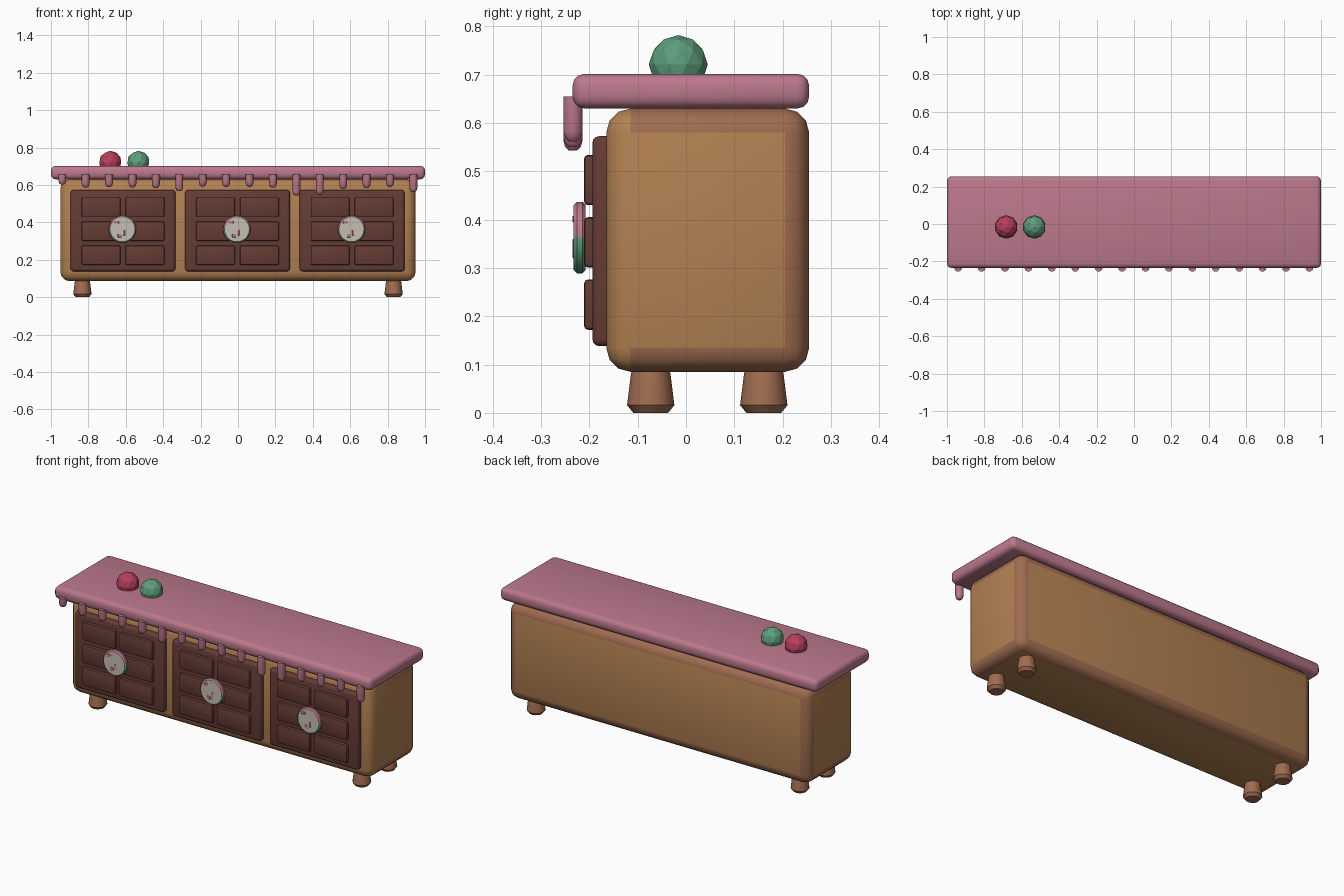
import bpy, bmesh
from math import pi, sin
from mathutils import Matrix, Vector

if "Cube" in bpy.data.objects:
    bpy.data.objects.remove(bpy.data.objects["Cube"])


def material(name, rgb):
    m = bpy.data.materials.new(name)
    m.use_nodes = True
    m.diffuse_color = (*rgb, 1)
    m.node_tree.nodes["Principled BSDF"].inputs["Base Color"].default_value = (*rgb, 1)
    return m


GOLD = material("golden biscuit", (0.45, 0.22, 0.085))
BROWN = material("baked brown", (0.35, 0.15, 0.08))
CHOCOLATE = material("chocolate", (0.13, 0.045, 0.035))
PINK = material("pink icing", (0.5, 0.19, 0.26))
CREAM = material("cream", (0.56, 0.52, 0.45))
RED = material("berry red", (0.47, 0.05, 0.105))
GREEN = material("mint green", (0.11, 0.34, 0.2))


def finish(name, bm, mats, smooth=True):
    """Turn a bmesh into a named object with its materials."""
    mesh = bpy.data.meshes.new(name)
    bmesh.ops.recalc_face_normals(bm, faces=bm.faces[:])
    bm.to_mesh(mesh)
    bm.free()
    for m in mats:
        mesh.materials.append(m)
    obj = bpy.data.objects.new(name, mesh)
    bpy.context.collection.objects.link(obj)
    if smooth:
        bpy.ops.object.select_all(action="DESELECT")
        obj.select_set(True)
        bpy.context.view_layer.objects.active = obj
        bpy.ops.object.shade_smooth_by_angle(angle=0.7)
    return obj


def box(name, low, high, bevel, mats, rule=None, segments=3):
    """Rounded box between two corners; rule picks a slot for each face."""
    low, high = Vector(low), Vector(high)
    bm = bmesh.new()
    bmesh.ops.create_cube(bm, size=1)
    bmesh.ops.scale(bm, vec=high - low, verts=bm.verts)
    bmesh.ops.translate(bm, vec=(low + high) / 2, verts=bm.verts)
    bmesh.ops.bevel(bm, geom=bm.edges[:], offset=bevel, segments=segments,
                    profile=0.5, affect="EDGES")
    bm.normal_update()
    if rule:
        for f in bm.faces:
            f.material_index = rule(f)
    return finish(name, bm, mats)


def lathe(name, profile, place, mats, sides, rule=None):
    """Spin (radius, height) points round z, then place the result."""
    bm = bmesh.new()
    rings = []
    for r, h in profile:
        ring = [bm.verts.new(Matrix.Rotation(2 * pi * i / sides, 3, "Z") @ Vector((r, 0, h)))
                for i in range(sides)]
        rings.append(ring)
    for a, b in zip(rings, rings[1:]):
        for i in range(sides):
            j = (i + 1) % sides
            bm.faces.new((a[i], a[j], b[j], b[i]))
    bm.faces.new(rings[0][::-1])
    bm.faces.new(rings[-1])
    bmesh.ops.transform(bm, matrix=place, verts=bm.verts)
    bm.normal_update()
    if rule:
        for f in bm.faces:
            f.material_index = rule(f)
    return finish(name, bm, mats)


# Cabinet with browned edges at the back, top and bottom
def browned(face):
    rounded = max(abs(c) for c in face.normal) < 0.999
    return int(rounded and face.calc_center_median().y > -0.11)


box("cabinet_body", (-0.95, -0.165, 0.085), (0.95, 0.255, 0.63), 0.05, [GOLD, BROWN], browned)

# Iced worktop
box("worktop", (-1, -0.235, 0.63), (1, 0.255, 0.702), 0.025, [PINK])

# Icing drips along the front edge
bottoms = [0.602, 0.585, 0.588, 0.587, 0.583, 0.567, 0.592, 0.59,
           0.59, 0.585, 0.543, 0.55, 0.578, 0.583, 0.59, 0.562]
for n, z in enumerate(bottoms):
    r = 0.021
    lathe(f"icing_drip_{n + 1}",
          [(r * 0.4, z), (r * 0.8, z + 0.007), (r, z + r), (r, 0.655)],
          Matrix.Translation((-0.94 + n * 0.1252, -0.234, 0)), [PINK], 10)

# Doors, each with six raised panels and a round sweet for a handle
for side, cx in (("right", -0.615), ("middle", -0.003), ("left", 0.61)):
    box(f"{side}_door", (cx - 0.28, -0.194, 0.138), (cx + 0.28, -0.13, 0.573), 0.015, [CHOCOLATE])
    for row in range(3):
        z = 0.172 + row * 0.129
        for col in (-1, 1):
            px = cx + col * 0.117
            box(f"{side}_door_panel", (px - 0.104, -0.211, z), (px + 0.104, -0.18, z + 0.104),
                0.008, [CHOCOLATE], segments=2)

    # The sweet has a cream face, with a rim that is pink above and green below
    def rim(face):
        if face.normal.y < -0.9:
            return 0
        return 1 if face.calc_center_median().z > 0.363 else 2

    place = Matrix.Translation((cx - 0.003, -0.208, 0.363)) @ Matrix.Rotation(pi / 2, 4, "X")
    lathe(f"{side}_handle_sweet", [(0.068, 0), (0.074, 0.006), (0.074, 0.018), (0.067, 0.025)],
          place, [CREAM, PINK, GREEN], 20, rim)

    # Small painted swirl on the sweet
    for n, (dx, dz, w, h) in enumerate([(-0.018, -0.034, 0.02, 0.018), (0.005, -0.018, 0.01, 0.03),
                                        (-0.035, 0.038, 0.026, 0.014)]):
        x, z = cx + dx, 0.363 + dz
        box(f"{side}_sweet_swirl_{n + 1}", (x - w / 2, -0.2345, z - h / 2),
            (x + w / 2, -0.232, z + h / 2), 0.001, [PINK], segments=1)

# Tapered feet
for x, side in ((-0.832, "right"), (0.832, "left")):
    for y, end in ((-0.073, "front"), (0.161, "back")):
        lathe(f"{end}_{side}_foot", [(0.036, 0), (0.049, 0.016), (0.041, 0.08), (0.036, 0.1)],
              Matrix.Translation((x, y, 0)), [BROWN], 12)

# Faceted gumdrops on the worktop
for name, x, mat in (("red_gumdrop", -0.683, RED), ("green_gumdrop", -0.533, GREEN)):
    bm = bmesh.new()
    bmesh.ops.create_icosphere(bm, subdivisions=2, radius=0.061,
                               matrix=Matrix.Translation((x, -0.016, 0.721)))
    finish(name, bm, [mat], smooth=False)
